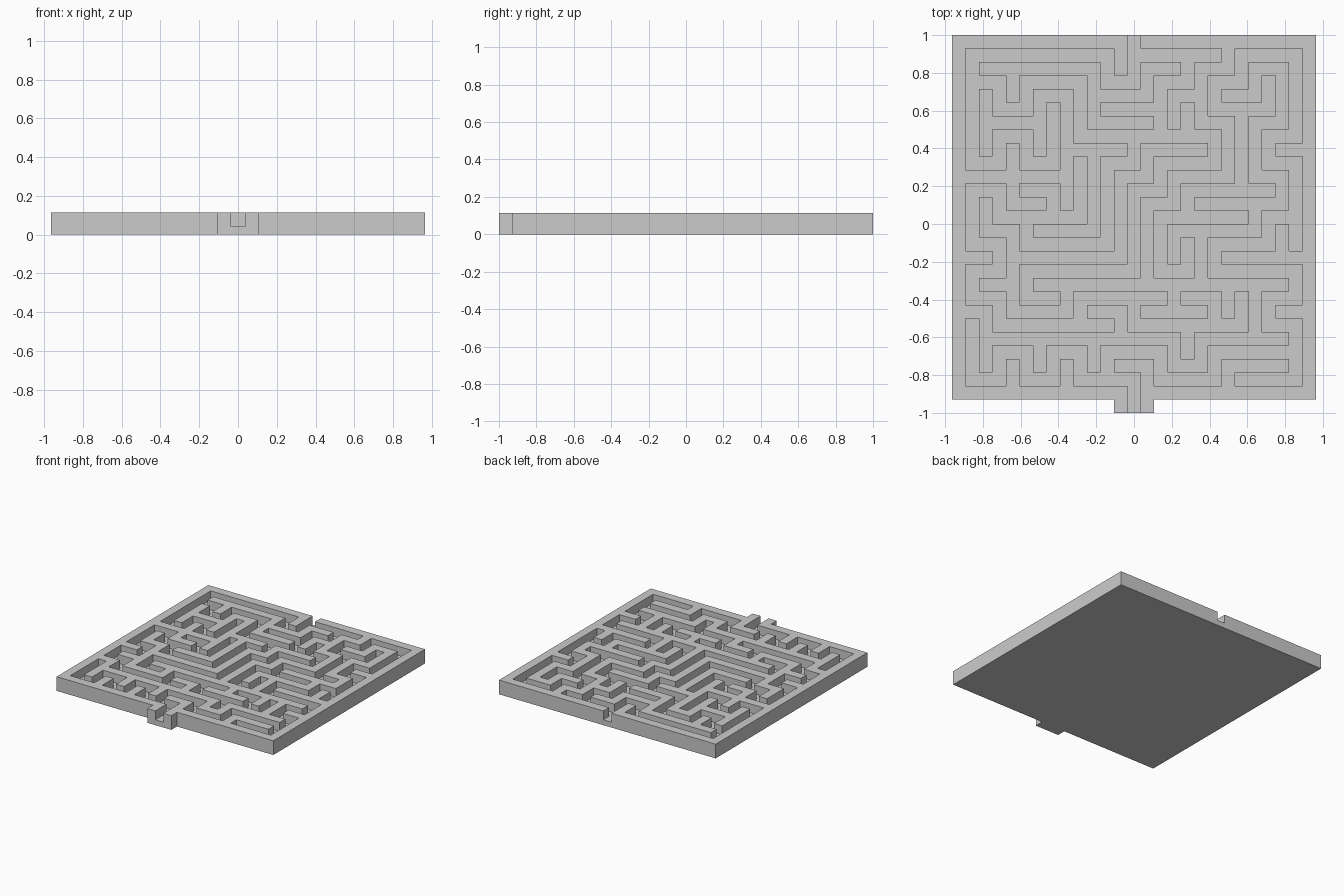
import bpy, bmesh, math

if "Cube" in bpy.data.objects:
    bpy.data.objects.remove(bpy.data.objects["Cube"])

U = 2 / 28                       # wall / corridor width
FLOOR, TOP = 0.6 * U, 1.6 * U    # corridor floor and wall top heights

# Wall runs on the 13 x 13 maze lattice: line index -> (start, end) spans
ROWS = {
    0: [(0, 6), (7, 13)],
    1: [(1, 5), (7, 8), (9, 10), (11, 12)],
    2: [(3, 4), (5, 7), (8, 9), (10, 11)],
    3: [(1, 3), (5, 7), (9, 10), (11, 12)],
    4: [(4, 6), (7, 9), (12, 13)],
    5: [(0, 4), (6, 7), (8, 10), (11, 12)],
    6: [(2, 3), (7, 8), (9, 12)],
    7: [(1, 2), (3, 5), (8, 11)],
    8: [(0, 1), (2, 6), (10, 13)],
    9: [(1, 2), (3, 12)],
    10: [(0, 1), (2, 4), (5, 6), (7, 9), (12, 13)],
    11: [(1, 8), (9, 12)],
    12: [(6, 7), (8, 9), (10, 12)],
    13: [(0, 6), (7, 13)],
}
COLS = {
    0: [(0, 13)],
    1: [(2, 4), (6, 7), (10, 12)],
    2: [(1, 2), (4, 6), (7, 10), (12, 13)],
    3: [(2, 4), (11, 12)],
    4: [(2, 6), (9, 10), (12, 13)],
    5: [(1, 3), (4, 7), (11, 12)],
    6: [(0, 1), (5, 8), (10, 11)],
    7: [(1, 2), (4, 5), (6, 9), (12, 13)],
    8: [(2, 3), (5, 6), (7, 8), (9, 10), (11, 12)],
    9: [(1, 3), (7, 9), (11, 12)],
    10: [(0, 1), (3, 5), (9, 10), (12, 13)],
    11: [(1, 2), (3, 5), (6, 7), (9, 11)],
    12: [(1, 3), (5, 6), (7, 8)],
    13: [(0, 13)],
}

# Height of every square: floor everywhere, then raised walls
height = {(c, r): FLOOR for c in range(27) for r in range(27)}
for r, spans in ROWS.items():
    for a, b in spans:
        for c in range(2 * a, 2 * b + 1):
            height[c, 2 * r] = TOP
for c, spans in COLS.items():
    for a, b in spans:
        for r in range(2 * a, 2 * b + 1):
            height[2 * c, r] = TOP

# Exit spout on the front edge
height.update({(12, 27): TOP, (13, 27): FLOOR, (14, 27): TOP})


def point(i, j, z):
    return ((i - 13.5) * U, 1 - j * U, z)


# One solid block: tops, underside and the vertical steps between squares
bm = bmesh.new()


def quad(*pts):
    bm.faces.new([bm.verts.new(p) for p in pts])


for (c, r), h in height.items():
    ring = [(c, r + 1), (c + 1, r + 1), (c + 1, r), (c, r)]
    quad(*[point(i, j, h) for i, j in ring])
    quad(*[point(i, j, 0) for i, j in reversed(ring)])
    for k, (dc, dr) in enumerate([(0, 1), (1, 0), (0, -1), (-1, 0)]):
        a, b = ring[k], ring[(k + 1) % 4]
        low = height.get((c + dc, r + dr), 0)
        levels = [z for z in (0, FLOOR, TOP) if low <= z <= h]
        for z0, z1 in zip(levels, levels[1:]):
            quad(point(*a, z0), point(*b, z0), point(*b, z1), point(*a, z1))

bmesh.ops.remove_doubles(bm, verts=bm.verts, dist=1e-4)
bmesh.ops.dissolve_limit(bm, angle_limit=math.radians(1),
                         verts=bm.verts, edges=bm.edges)
bmesh.ops.triangulate(bm, faces=[f for f in bm.faces if len(f.verts) > 4])

mesh = bpy.data.meshes.new("maze_board")
bm.to_mesh(mesh)
bm.free()
bpy.context.collection.objects.link(bpy.data.objects.new("maze_board", mesh))
